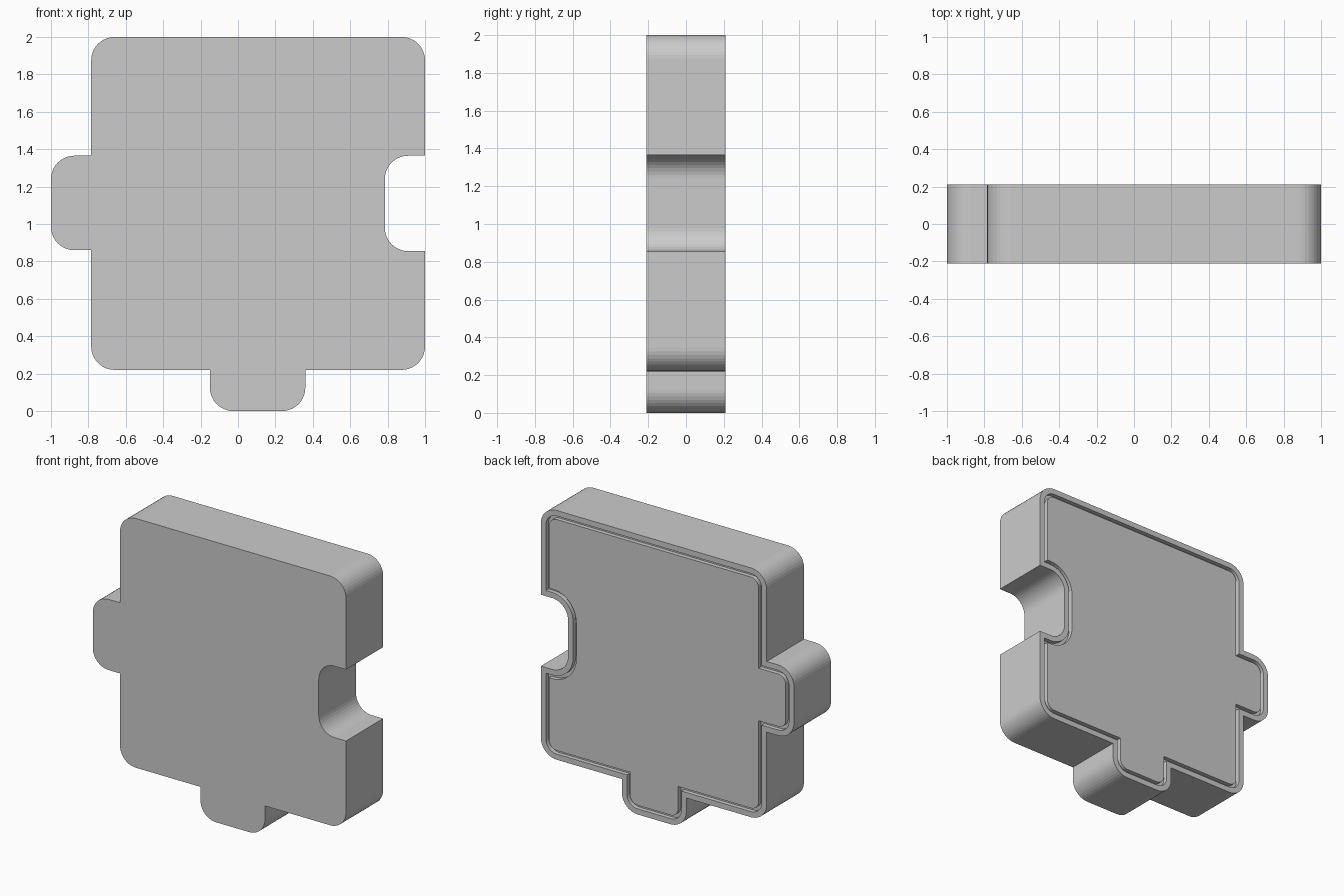
import bpy, bmesh
from math import pi, cos, sin
from mathutils import Vector

if "Cube" in bpy.data.objects:
    bpy.data.objects.remove(bpy.data.objects["Cube"])

SEGMENTS = 10       # facets per rounded corner
HALF_DEPTH = 0.21
R = 0.125

# Corners counter-clockwise seen from the front: (x, z, radius)
CORNERS = [
    (-0.785, 0.22, R), (-0.15, 0.22, 0),                       # body, lower left
    (-0.15, 0.0, R), (0.36, 0.0, R), (0.36, 0.22, 0),          # bottom tab
    (1.0, 0.22, R), (1.0, 0.855, 0),                           # body, lower right
    (0.785, 0.855, R), (0.785, 1.365, R), (1.0, 1.365, 0),     # right notch
    (1.0, 2.0, R), (-0.785, 2.0, R),                           # body, top
    (-0.785, 1.365, 0), (-1.0, 1.365, R),                      # left tab
    (-1.0, 0.86, R), (-0.785, 0.86, 0),
]


def outline(inset):
    """Rounded outline moved inwards by the inset."""
    points = []
    n = len(CORNERS)
    for i, (x, z, r) in enumerate(CORNERS):
        p = Vector((x, z))
        before = (p - Vector(CORNERS[i - 1][:2])).normalized()
        after = (Vector(CORNERS[(i + 1) % n][:2]) - p).normalized()
        convex = before.x * after.y - before.y * after.x > 0
        inward = Vector((-before.y, before.x)) + Vector((-after.y, after.x))
        p = p + inward * inset
        if r == 0:
            points.append(p)
            continue
        r += -inset if convex else inset
        centre = p + (after - before) * r
        for k in range(SEGMENTS + 1):
            a = pi / 2 * k / SEGMENTS
            points.append(centre - after * r * cos(a) + before * r * sin(a))
    return points


bm = bmesh.new()


def ring(inset, y):
    return [bm.verts.new((p.x, y, p.y)) for p in outline(inset)]


# Front face, side walls, back rim, narrow groove and back panel
RIM, GROOVE, GROOVE_DEPTH = 0.04, 0.025, 0.03
rings = [
    ring(0, -HALF_DEPTH),
    ring(0, HALF_DEPTH),
    ring(RIM, HALF_DEPTH),
    ring(RIM, HALF_DEPTH - GROOVE_DEPTH),
    ring(RIM + GROOVE, HALF_DEPTH - GROOVE_DEPTH),
    ring(RIM + GROOVE, HALF_DEPTH),
]
for a, b in zip(rings, rings[1:]):
    for i in range(len(a)):
        bm.faces.new((a[i - 1], a[i], b[i], b[i - 1]))
bm.faces.new(rings[0])
bm.faces.new(rings[-1])
bmesh.ops.recalc_face_normals(bm, faces=bm.faces[:])

mesh = bpy.data.meshes.new("puzzle_piece")
bm.to_mesh(mesh)
bm.free()
piece = bpy.data.objects.new("puzzle_piece", mesh)
bpy.context.collection.objects.link(piece)
